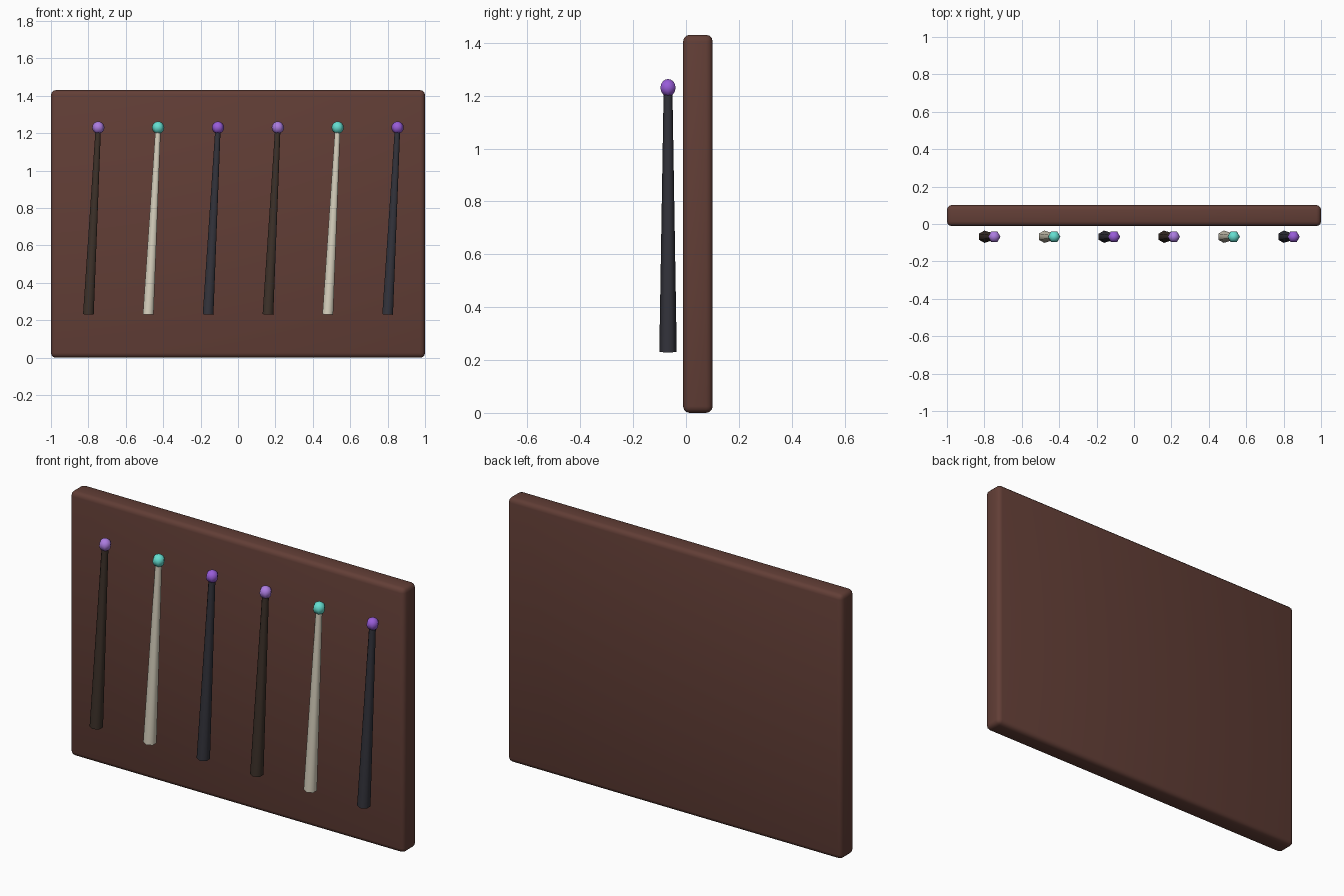
import bpy, bmesh, math
from mathutils import Vector

if "Cube" in bpy.data.objects:
    bpy.data.objects.remove(bpy.data.objects["Cube"])


def material(name, rgb):
    # sRGB 0-255 to linear
    m = bpy.data.materials.new(name)
    lin = [((c / 255 + 0.055) / 1.055) ** 2.4 for c in rgb]
    m.diffuse_color = (*lin, 1)
    m.use_nodes = True
    m.node_tree.nodes["Principled BSDF"].inputs["Base Color"].default_value = m.diffuse_color
    return m


def finish(name, mat, angle):
    ob = bpy.context.object
    ob.name = name
    ob.data.materials.append(mat)
    bpy.ops.object.shade_smooth_by_angle(angle=math.radians(angle))
    return ob


# backing board with softly rounded edges
bpy.ops.mesh.primitive_cube_add(size=1)
bm = bmesh.new()
bmesh.ops.create_cube(bm, size=1)
for v in bm.verts:
    v.co = Vector((v.co.x * 2.0, v.co.y * 0.112 + 0.045, (v.co.z + 0.5) * 1.43))
bmesh.ops.bevel(bm, geom=bm.edges[:], offset=0.025, segments=3, profile=0.5, affect='EDGES')
bm.to_mesh(bpy.context.object.data)
bm.free()
finish("backing_board", material("board_wood", (98, 62, 54)), 40)

# three wand finishes: shaft and tip colours
finishes = [
    (material("brown_shaft", (62, 50, 42)), material("lilac_tip", (172, 124, 224))),
    (material("ivory_shaft", (218, 211, 192)), material("teal_tip", (100, 222, 208))),
    (material("slate_shaft", (52, 52, 60)), material("purple_tip", (152, 92, 216))),
]

# row of leaning, tapered six-sided wands with ball tips
Y, LEAN = -0.068, 0.053
for i in range(6):
    shaft_mat, tip_mat = finishes[i % 3]
    x = -0.8 + 0.32 * i
    tilt = math.atan(LEAN)
    bpy.ops.mesh.primitive_cone_add(vertices=6, radius1=0.033, radius2=0.0165, depth=1.0,
                                    location=(x + LEAN / 2, Y, 0.73), rotation=(0, tilt, 0))
    finish(f"wand_shaft_{i + 1}", shaft_mat, 65)
    bpy.ops.mesh.primitive_uv_sphere_add(segments=6, ring_count=8, radius=0.033,
                                         location=(x + LEAN, Y, 1.23),
                                         rotation=(0, 0, math.radians(30)))
    finish(f"wand_tip_{i + 1}", tip_mat, 65)
